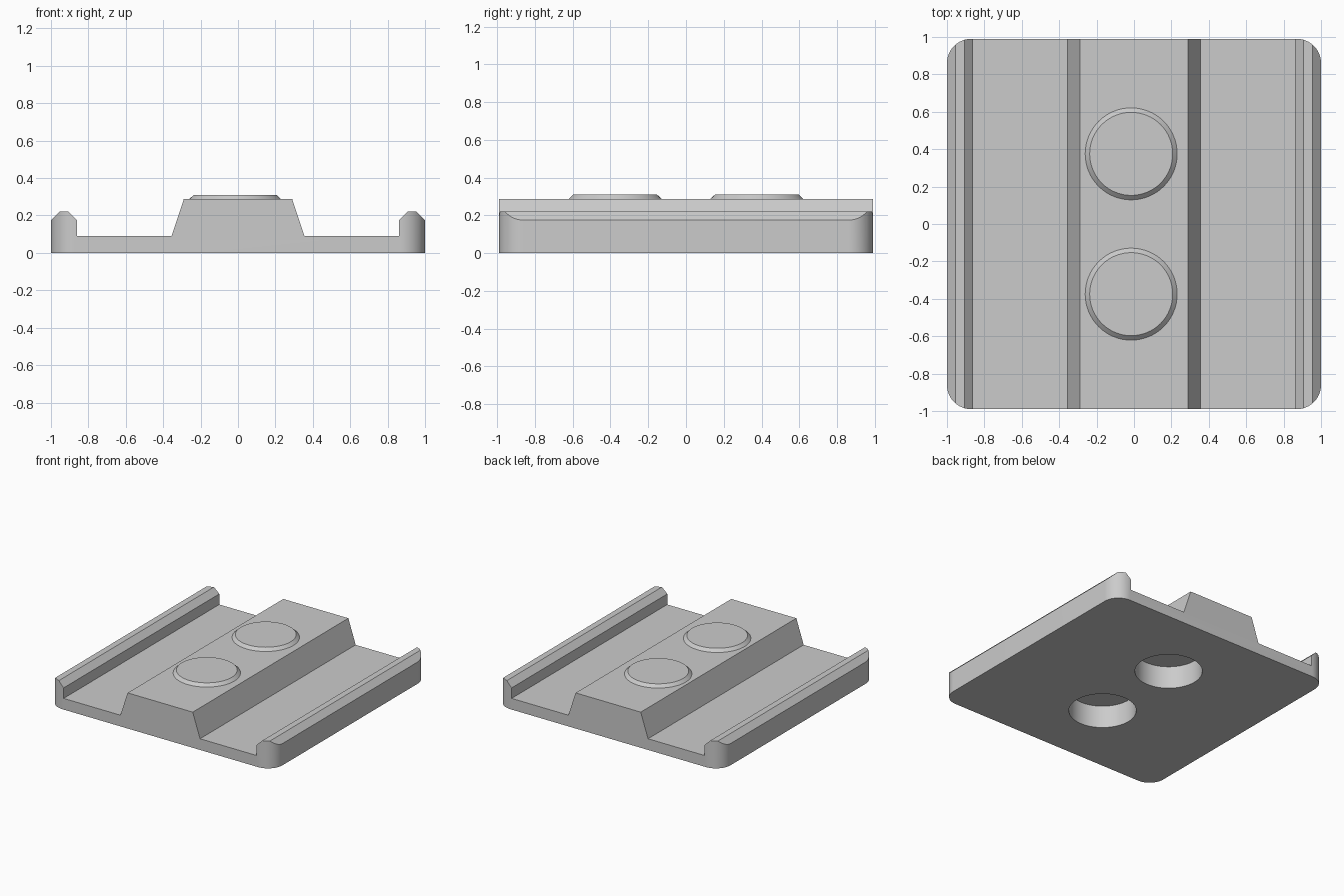
import bpy, bmesh, math

if "Cube" in bpy.data.objects:
    bpy.data.objects.remove(bpy.data.objects["Cube"], do_unlink=True)

HALF_Y = 0.99
CORNER = 0.13
STUD_X, STUD_Y, STUD_R = -0.015, 0.375, 0.246
RIDGE_TOP = 0.287

grey = bpy.data.materials.new("light_grey")
grey.use_nodes = True
grey.diffuse_color = (0.6, 0.6, 0.6, 1)
bsdf = next(n for n in grey.node_tree.nodes if n.type == "BSDF_PRINCIPLED")
bsdf.inputs["Base Color"].default_value = grey.diffuse_color


def make(name, bm):
    bmesh.ops.recalc_face_normals(bm, faces=bm.faces)
    mesh = bpy.data.meshes.new(name)
    bm.to_mesh(mesh)
    bm.free()
    mesh.materials.append(grey)
    ob = bpy.data.objects.new(name, mesh)
    bpy.context.collection.objects.link(ob)
    return ob


def activate(ob):
    bpy.ops.object.select_all(action="DESELECT")
    ob.select_set(True)
    bpy.context.view_layer.objects.active = ob


def cut(ob, cutter, operation):
    mod = ob.modifiers.new("cut", "BOOLEAN")
    mod.operation, mod.object, mod.solver = operation, cutter, "EXACT"
    activate(ob)
    bpy.ops.object.modifier_apply(modifier=mod.name)
    bpy.data.objects.remove(cutter, do_unlink=True)


def cone(name, r1, r2, x, y, z1, z2):
    bm = bmesh.new()
    bmesh.ops.create_cone(bm, cap_ends=True, segments=64, radius1=r1, radius2=r2, depth=z2 - z1)
    bmesh.ops.translate(bm, verts=bm.verts, vec=(x, y, (z1 + z2) / 2))
    return make(name, bm)


# Base plate: mirrored cross-section with lips and ridge, extruded front to back
half = [(1, 0), (1, 0.175), (0.955, 0.22), (0.905, 0.22), (0.86, 0.175),
        (0.86, 0.09), (0.355, 0.09), (0.29, RIDGE_TOP)]
outline = half + [(-x, z) for x, z in reversed(half)]
bm = bmesh.new()
face = bm.faces.new([bm.verts.new((x, -HALF_Y, z)) for x, z in outline])
side = bmesh.ops.extrude_face_region(bm, geom=[face])
verts = [v for v in side["geom"] if isinstance(v, bmesh.types.BMVert)]
bmesh.ops.translate(bm, verts=verts, vec=(0, 2 * HALF_Y, 0))
plate = make("base_plate", bm)

# Rounded vertical corners: keep only what lies inside each rounded corner
for sx in (-1, 1):
    for sy in (-1, 1):
        bm = bmesh.new()
        cx, cy = sx * (1 - CORNER), sy * (HALF_Y - CORNER)
        steps = 16
        arc = [(cx + sx * CORNER * math.cos(a), cy + sy * CORNER * math.sin(a))
               for a in (math.pi / 2 * i / steps for i in range(steps + 1))]
        out = 0.1
        pts = ([(sx * (1 + out), cy)] + arc
               + [(cx, sy * (HALF_Y + out)), (sx * (1 + out), sy * (HALF_Y + out))])
        face = bm.faces.new([bm.verts.new((x, y, -0.1)) for x, y in pts])
        ext = bmesh.ops.extrude_face_region(bm, geom=[face])
        verts = [v for v in ext["geom"] if isinstance(v, bmesh.types.BMVert)]
        bmesh.ops.translate(bm, verts=verts, vec=(0, 0, 0.5))
        cut(plate, make("corner_cutter", bm), "DIFFERENCE")

# Blind round sockets in the underside
for y in (-STUD_Y, STUD_Y):
    cut(plate, cone("socket_cutter", STUD_R, STUD_R, STUD_X, y, -0.1, 0.18), "DIFFERENCE")

# Low chamfered studs on the ridge
parts = [plate]
for name, y in (("front_stud", -STUD_Y), ("back_stud", STUD_Y)):
    parts.append(cone(name, STUD_R, STUD_R - 0.024, STUD_X, y, RIDGE_TOP, 0.31))

for ob in parts:
    activate(ob)
    bpy.ops.object.shade_smooth_by_angle(angle=math.radians(25))
